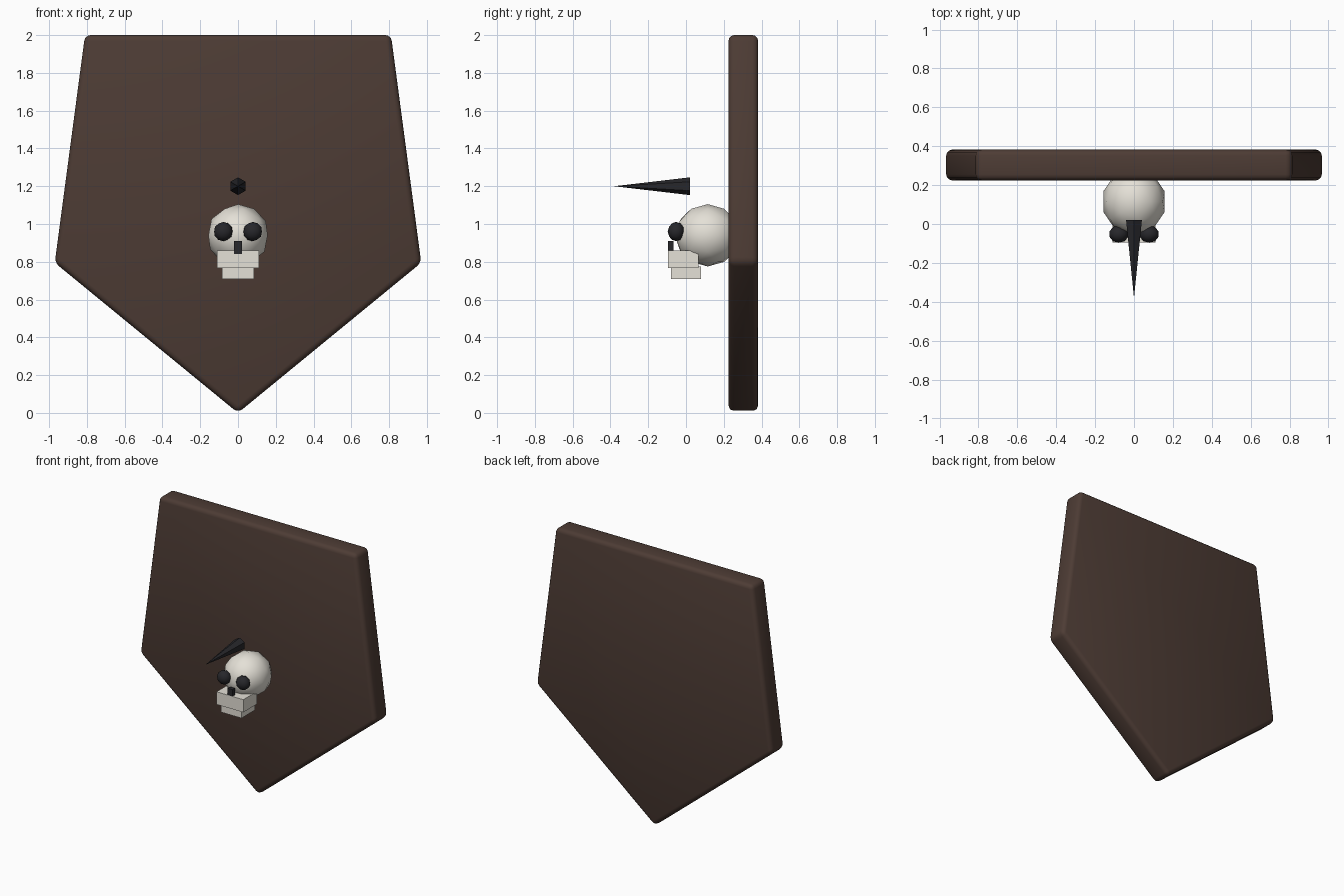
import bpy, bmesh
from math import radians

if "Cube" in bpy.data.objects:
    bpy.data.objects.remove(bpy.data.objects["Cube"])


def material(name, rgb):
    m = bpy.data.materials.new(name)
    m.diffuse_color = (*rgb, 1)
    m.use_nodes = True
    m.node_tree.nodes["Principled BSDF"].inputs["Base Color"].default_value = m.diffuse_color
    return m


wood = material("dark_wood", (0.075, 0.045, 0.035))
bone = material("bone", (0.78, 0.75, 0.68))
black = material("black", (0.02, 0.02, 0.024))


def finish(name, mat, smooth=None):
    o = bpy.context.object
    o.name = name
    o.data.materials.append(mat)
    if smooth:
        bpy.ops.object.shade_smooth_by_angle(angle=radians(smooth))
    return o


def ball(name, loc, scale, mat):
    bpy.ops.mesh.primitive_ico_sphere_add(subdivisions=2, radius=1, location=loc)
    bpy.context.object.scale = scale
    bpy.ops.object.transform_apply(location=False, rotation=False, scale=True)
    return finish(name, mat, 40)


def box(name, lo, hi, mat):
    bpy.ops.mesh.primitive_cube_add(size=1, location=[(a + b) / 2 for a, b in zip(lo, hi)])
    bpy.context.object.scale = [b - a for a, b in zip(lo, hi)]
    bpy.ops.object.transform_apply(location=False, rotation=False, scale=True)
    return finish(name, mat)


# shield plaque: extruded five-sided outline with rounded edges
outline = [(-0.81, 2.0), (-0.97, 0.795), (0, 0), (0.97, 0.795), (0.81, 2.0)]
bm = bmesh.new()
face = bm.faces.new([bm.verts.new((x, 0.225, z)) for x, z in outline])
ext = bmesh.ops.extrude_face_region(bm, geom=[face])
bmesh.ops.translate(bm, vec=(0, 0.157, 0),
                    verts=[v for v in ext["geom"] if isinstance(v, bmesh.types.BMVert)])
bmesh.ops.recalc_face_normals(bm, faces=bm.faces)
bmesh.ops.bevel(bm, geom=bm.edges[:], offset=0.03, segments=3, profile=0.5, affect='EDGES')
me = bpy.data.meshes.new("plaque")
bm.to_mesh(me)
bm.free()
plaque = bpy.data.objects.new("plaque", me)
bpy.context.collection.objects.link(plaque)
bpy.context.view_layer.objects.active = plaque
plaque.select_set(True)
finish("plaque", wood, 40)

# skull
ball("cranium", (0, 0.115, 0.94), (0.165, 0.175, 0.165), bone)
for side, label in ((-1, "left"), (1, "right")):
    ball("eye_socket_" + label, (side * 0.078, -0.052, 0.96), (0.051, 0.045, 0.051), black)
box("nose", (-0.02, -0.095, 0.84), (0.02, -0.065, 0.91), black)
box("upper_jaw", (-0.11, -0.095, 0.766), (0.11, 0.065, 0.86), bone)
box("lower_jaw", (-0.085, -0.08, 0.71), (0.085, 0.08, 0.775), bone)

# spike above the skull, pointing forward
bpy.ops.mesh.primitive_cone_add(vertices=6, radius1=0.047, radius2=0, depth=0.4,
                                location=(0, -0.18, 1.2), rotation=(radians(90), 0, 0))
finish("spike", black)
